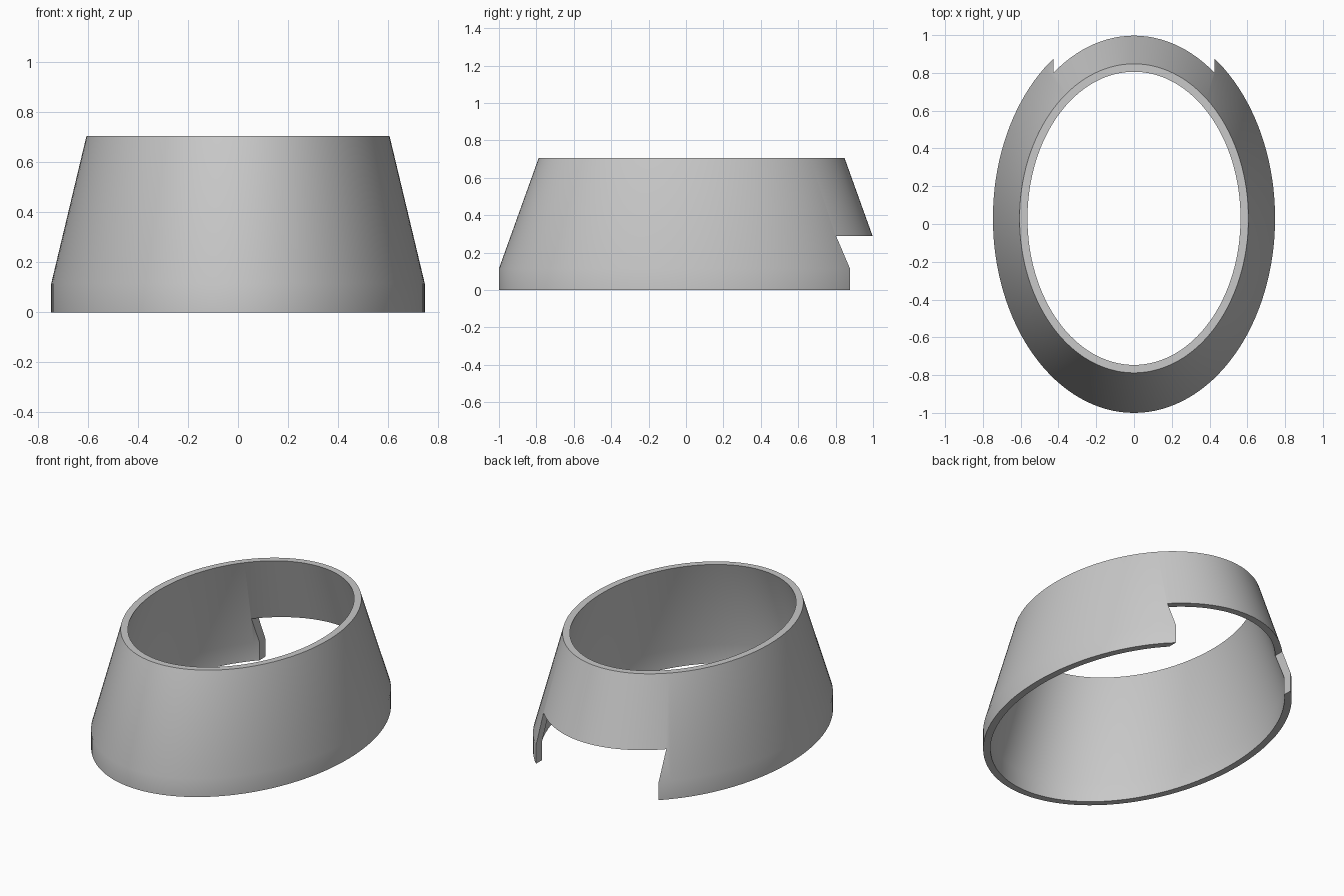
import bpy
import bmesh
from math import cos, sin, tau

default = bpy.data.objects.get("Cube")
if default:
    bpy.data.objects.remove(default, do_unlink=True)

SEGMENTS = 128
CENTRE_Y = 0.03
WALL = 0.042

grey = bpy.data.materials.new("plain grey")
grey.use_nodes = True
colour = (0.58, 0.58, 0.58, 1)
grey.diffuse_color = colour
grey.node_tree.nodes["Principled BSDF"].inputs["Base Color"].default_value = colour


def make_object(name, bm):
    bmesh.ops.recalc_face_normals(bm, faces=bm.faces[:])
    mesh = bpy.data.meshes.new(name)
    bm.to_mesh(mesh)
    bm.free()
    mesh.materials.append(grey)
    obj = bpy.data.objects.new(name, mesh)
    bpy.context.collection.objects.link(obj)
    return obj


def ellipse(bm, rx, ry, z):
    angles = [tau * i / SEGMENTS for i in range(SEGMENTS)]
    return [bm.verts.new((rx * cos(a), CENTRE_Y + ry * sin(a), z)) for a in angles]


# Oval collar: straight foot, tapered wall, open through the middle
profile = [(0.747, 1.03, 0), (0.747, 1.03, 0.115), (0.606, 0.818, 0.705)]
bm = bmesh.new()
outer = [ellipse(bm, rx, ry, z) for rx, ry, z in profile]
inner = [ellipse(bm, rx - WALL, ry - WALL, z) for rx, ry, z in reversed(profile)]
rings = outer + inner
for a, b in zip(rings, rings[1:] + rings[:1]):
    for i in range(SEGMENTS):
        j = (i + 1) % SEGMENTS
        bm.faces.new((a[i], a[j], b[j], b[i]))
collar = make_object("oval_collar", bm)

# Rear notch
bm = bmesh.new()
bmesh.ops.create_cube(bm, size=1)
bmesh.ops.scale(bm, vec=(0.85, 1, 0.79), verts=bm.verts)
bmesh.ops.translate(bm, vec=(0, 1, -0.105), verts=bm.verts)
cutter = make_object("notch_cutter", bm)
cutter.hide_render = True

notch = collar.modifiers.new("rear notch", 'BOOLEAN')
notch.operation = 'DIFFERENCE'
notch.solver = 'EXACT'
notch.object = cutter

bpy.ops.object.select_all(action='DESELECT')
collar.select_set(True)
bpy.context.view_layer.objects.active = collar
bpy.ops.object.modifier_apply(modifier=notch.name)
bpy.data.objects.remove(cutter, do_unlink=True)
bpy.ops.object.shade_smooth_by_angle(angle=0.52)
